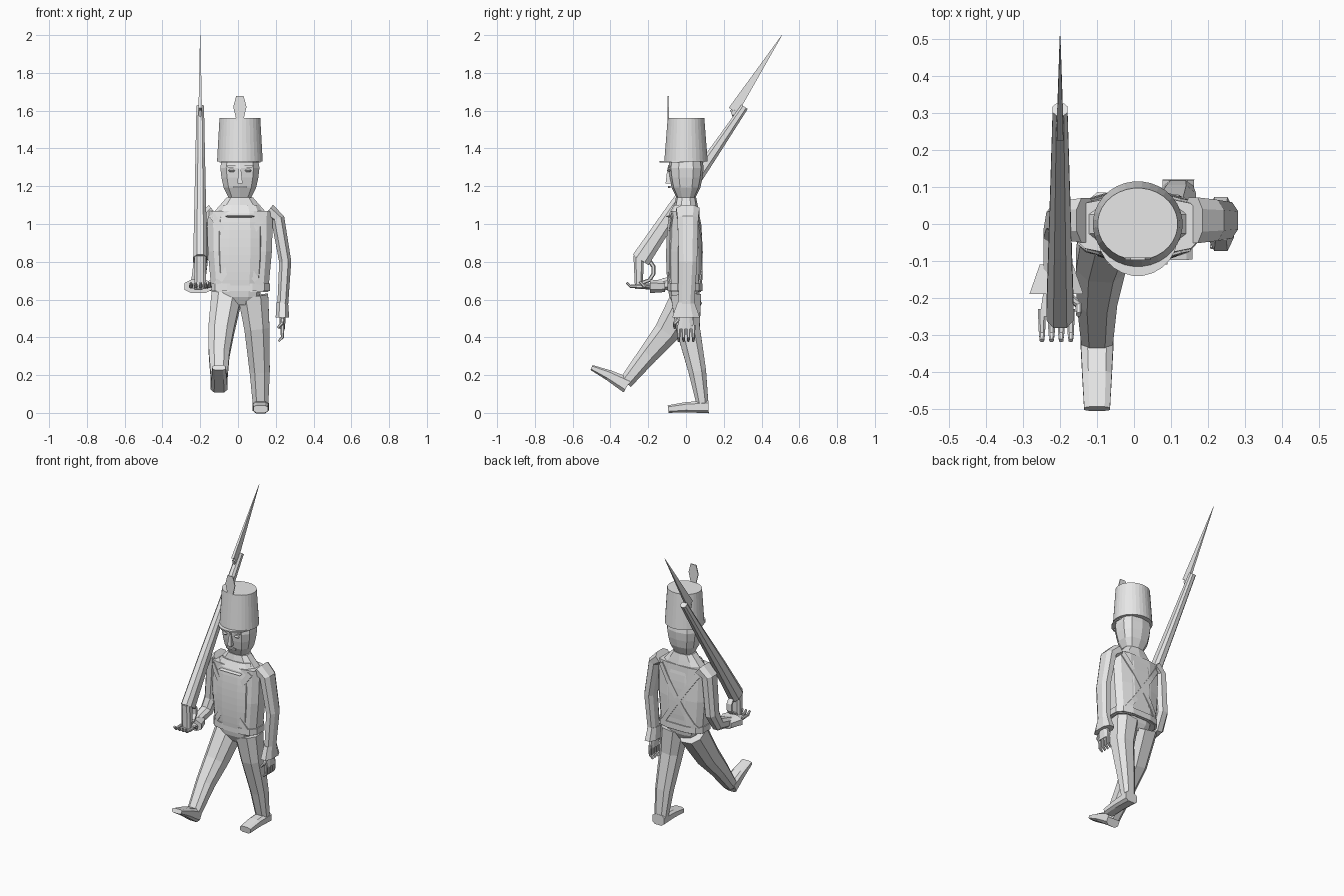
import bpy, bmesh, math
from mathutils import Vector
from mathutils.bvhtree import BVHTree

cube = bpy.data.objects.get("Cube")
if cube:
    bpy.data.objects.remove(cube, do_unlink=True)

grey = bpy.data.materials.new("plain_grey")
grey.use_nodes = True
grey.diffuse_color = (.8, .8, .8, 1)
grey.node_tree.nodes["Principled BSDF"].inputs["Base Color"].default_value = grey.diffuse_color

LEFT, FRONT, UP = Vector((1, 0, 0)), Vector((0, -1, 0)), Vector((0, 0, 1))


def finish(name, bm):
    bmesh.ops.recalc_face_normals(bm, faces=bm.faces)
    mesh = bpy.data.meshes.new(name)
    bm.to_mesh(mesh)
    bm.free()
    mesh.materials.append(grey)
    obj = bpy.data.objects.new(name, mesh)
    bpy.context.collection.objects.link(obj)
    return obj


def outline(sides, boxy):
    """A unit polygon, pushed towards a box as boxy falls below one."""
    angles = [(k + .5) * math.tau / sides for k in range(sides)]
    shape = [[math.copysign(abs(f(a)) ** boxy, f(a)) for f in (math.cos, math.sin)] for a in angles]
    widest, deepest = (max(p[axis] for p in shape) for axis in (0, 1))
    return [(p / widest, q / deepest) for p, q in shape]


def loft(name, path, width, depth, bulge=0, sides=8, boxy=.8, level=False):
    """Skin a path with rings whose half sizes run from first to last value, swelling by bulge."""
    points = [Vector(p) for p in path]
    last = len(points) - 1
    bm = bmesh.new()
    loops = []
    for i, point in enumerate(points):
        t = i / last
        swell = bulge * max(0, math.sin(math.pi * t)) ** .4
        w, d = (size[0] + (size[1] - size[0]) * t + swell for size in (width, depth))
        tangent = UP if level else points[min(i + 1, last)] - points[max(i - 1, 0)]
        v = tangent.cross(LEFT).normalized()
        u = v.cross(tangent).normalized()
        loops.append([bm.verts.new(point + u * w * p + v * d * q) for p, q in outline(sides, boxy)])
    for low, high in zip(loops, loops[1:]):
        for k in range(sides):
            n = (k + 1) % sides
            bm.faces.new((low[k], low[n], high[n], high[k]))
    bm.faces.new(loops[0])
    bm.faces.new(loops[-1])
    return finish(name, bm)


def column(name, bottom, top, width, depth, x=.01, y=0, steps=1, **options):
    """An upright loft with evenly spaced level rings."""
    path = [(x, y, bottom + (top - bottom) * i / steps) for i in range(steps + 1)]
    return loft(name, path, width, depth, level=True, **options)


def strap(name, start, end, surface, facing, half=.016, steps=12):
    """A thin band laid on the front or back of a surface."""
    side = (end - start).cross(FRONT).normalized() * half
    bm = bmesh.new()
    rows = []
    for i in range(steps + 1):
        centre = start.lerp(end, i / steps)
        row = []
        for edge in (centre - side, centre + side):
            hit = surface.ray_cast(edge + facing, -facing)[0]
            row += [bm.verts.new(hit + facing * lift) for lift in (.007, -.004)]
        rows.append([row[0], row[2], row[3], row[1]])
    for row, following in zip(rows, rows[1:]):
        for k in range(4):
            bm.faces.new((row[k], row[k - 1], following[k - 1], following[k]))
    bm.faces.new(rows[0])
    bm.faces.new(rows[-1])
    finish(name, bm)


def hand(side, wrist, along, spread, curl):
    """Flared cuff, palm, four curled fingers and a thumb."""
    def oriented(thin, wide):
        return (wide, thin) if abs(spread.x) else (thin, wide)

    def part(name, path, thin, wide):
        width, depth = oriented(thin, wide)
        loft(f"{side}_{name}", path, width, depth)

    part("cuff", [wrist - along * .04, wrist + along * .04], (.03, .036), (.045, .073))
    palm = wrist + along * .1
    part("palm", [wrist, palm], (.018, .014), (.03, .045))
    for i in range(4):
        root = palm + spread * (i - 1.5) * .026
        tip = root + along * .045
        part(f"finger_{i + 1}", [root - along * .02, tip, tip + (along + curl) * .02],
             (.011, .006), (.011, .006))
    base = wrist + along * .05 + spread * .04
    bend = base + (along + spread) * .02
    part("thumb", [base, bend, bend + (along + curl) * .025], (.011, .007), (.011, .007))


# Jacket, belt and collar
jacket = column("jacket", .57, 1.1, (.08, .1), (.055, .055), bulge=.04, y=-.01, steps=12,
                sides=12, boxy=.65)
column("chest", .64, 1.07, (.15, .175), (.085, .075), y=-.005, steps=2, sides=12, boxy=.65,
       bulge=.007)
column("belt", .645, .685, (.16, .16), (.092, .092), y=-.005, sides=12, boxy=.65)
column("collar", 1.06, 1.14, (.14, .07), (.07, .054), steps=2, sides=10)
column("neck_opening", 1.02, 1.06, (.01, .01), (.01, .01), bulge=.07, y=-.03, steps=2, sides=4)

# Crossed straps on both faces of the jacket
bm = bmesh.new()
bm.from_mesh(bpy.data.objects["chest"].data)
chest_surface = BVHTree.FromBMesh(bm)
bm.free()
for word, s in (("left", 1), ("right", -1)):
    shoulder, hip = Vector((s * .14, 0, 1.05)), Vector((-s * .12, 0, .67))
    strap(word + "_front_strap", shoulder, hip, chest_surface, FRONT)
    strap(word + "_back_strap", shoulder, hip, chest_surface, -FRONT)

# Legs, one planted and one kicked forward
loft("left_leg", [(.08, 0, .62), (.1, .01, .45), (.115, .06, .22), (.12, .09, .03)],
     width=(.08, .04), depth=(.08, .03))
loft("right_leg", [(-.06, .01, .62), (-.09, -.1, .43), (-.1, -.2, .31), (-.1, -.32, .16)],
     width=(.08, .042), depth=(.085, .036))
loft("left_boot", [(.12, .12, .032), (.12, 0, .03), (.12, -.095, .02)],
     width=(.043, .038), depth=(.034, .02), boxy=.6)
loft("right_boot", [(-.1, -.31, .145), (-.1, -.41, .2), (-.1, -.5, .24)],
     width=(.045, .035), depth=(.042, .014), boxy=.6)

# Left arm hanging, right arm bent forward
loft("left_sleeve", [(.16, .01, 1.07), (.21, .01, 1.03), (.25, .01, .8), (.235, 0, .54)],
     width=(.04, .028), depth=(.062, .042))
loft("right_sleeve", [(-.13, .01, 1.07), (-.18, .01, 1.03), (-.2, .01, .78), (-.21, -.03, .7),
                      (-.21, -.16, .67)], width=(.04, .034), depth=(.06, .03))
hand("left", Vector((.235, 0, .545)), -UP, FRONT, -LEFT)
hand("right", Vector((-.21, -.15, .67)), FRONT, LEFT, UP)

# Head and face
column("neck", 1.1, 1.2, (.05, .05), (.045, .045))
column("head", 1.14, 1.35, (.06, .095), (.05, .085), bulge=.02, steps=4, sides=10, boxy=.75)
column("nose", 1.215, 1.3, (.014, .005), (.016, .006), y=-.092, steps=2, sides=4)
column("mouth", 1.19, 1.2, (.035, .035), (.006, .006), y=-.088)
for word, s in (("left", 1), ("right", -1)):
    eye_x = .01 + s * .044
    column(word + "_eye", 1.275, 1.29, (.01, .01), (.001, .001), bulge=.008, x=eye_x, y=-.09,
           steps=2)
    column(word + "_eyebrow", 1.3, 1.31, (.022, .028), (.005, .005), x=eye_x, y=-.09, sides=4)

# Tall hat, peak and flat plume
column("hat", 1.33, 1.56, (.121, .108), (.115, .097), sides=32, boxy=1)
column("hat_peak", 1.325, 1.333, (.108, .108), (.11, .11), y=-.03, sides=24, boxy=1)
column("plume_stem", 1.54, 1.62, (.016, .035), (.003, .003), y=-.094, sides=4)
column("plume_tip", 1.62, 1.677, (.035, .02), (.003, .003), y=-.094, sides=4)

# Musket resting on the right shoulder
GUN_X = -.2
loft("musket", [(GUN_X, -.24, .81), (GUN_X, -.06, 1.08), (GUN_X, .12, 1.34), (GUN_X, .31, 1.62)],
     width=(.037, .02), depth=(.05, .02))
column("musket_butt", .655, .83, (.03, .03), (.02, .028), x=GUN_X, y=-.25, steps=2, boxy=.7)
hook = [(GUN_X, -.23 + .06 * math.sin(a), .755 - .065 * math.cos(a))
        for a in (k * math.pi / 5 for k in range(6))]
loft("butt_hook", hook, width=(.018, .018), depth=(.01, .012), sides=6)
loft("bayonet_socket", [(GUN_X, .31, 1.61), (GUN_X, .24, 1.585)],
     width=(.009, .009), depth=(.012, .02), sides=6)
loft("bayonet", [(GUN_X, .25, 1.6), (GUN_X, .508, 2)], width=(.009, .001), depth=(.028, .001),
     sides=4, boxy=1)
